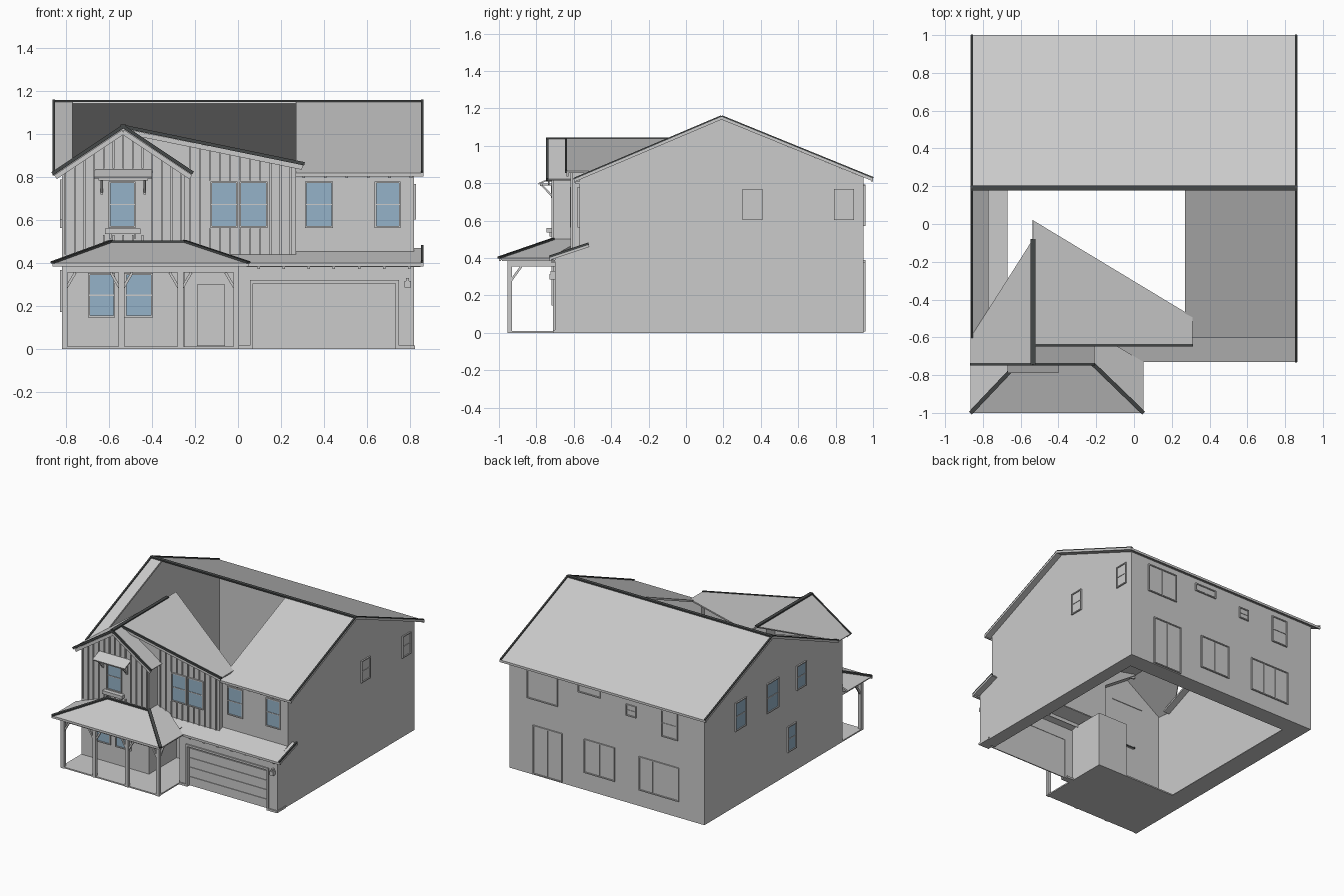
import bpy
from mathutils import Vector

if "Cube" in bpy.data.objects:
    bpy.data.objects.remove(bpy.data.objects["Cube"])

def material(name, rgb):
    m = bpy.data.materials.new(name)
    m.diffuse_color = (*rgb, 1)
    m.use_nodes = True
    m.node_tree.nodes["Principled BSDF"].inputs["Base Color"].default_value = m.diffuse_color
    return m

GLASS = material("glass", (0.30, 0.45, 0.58))
DARK = material("dark_trim", (0.06, 0.065, 0.065))

def mesh(name, verts, faces, mat=None):
    me = bpy.data.meshes.new(name)
    me.from_pydata(verts, [], faces)
    ob = bpy.data.objects.new(name, me)
    bpy.context.collection.objects.link(ob)
    if mat:
        me.materials.append(mat)
    return ob

CUBE = [(0, 1, 3, 2), (4, 6, 7, 5), (0, 4, 5, 1), (2, 3, 7, 6), (0, 2, 6, 4), (1, 5, 7, 3)]

def boxes(name, items, mat=None):
    """One object from many boxes (x0, x1, y0, y1, z0, z1)."""
    v, f = [], []
    for x0, x1, y0, y1, z0, z1 in items:
        b = len(v)
        v += [(x, y, z) for x in (x0, x1) for y in (y0, y1) for z in (z0, z1)]
        f += [tuple(b + i for i in q) for q in CUBE]
    return mesh(name, v, f, mat)

def sheets(name, polys, thick=0):
    """One object from flat polygons, optionally thickened downwards."""
    v, f = [], []
    for p in polys:
        f.append(tuple(range(len(v), len(v) + len(p))))
        v += p
    ob = mesh(name, v, f)
    if thick:
        m = ob.modifiers.new("thickness", "SOLIDIFY")
        m.thickness = thick
        m.offset = -1
    return ob

def bars(name, segs, w, h, mat=None):
    """Rectangular bars running between pairs of points."""
    v, f = [], []
    for p, q in segs:
        p, q = Vector(p), Vector(q)
        d = (q - p).normalized()
        s = d.cross(Vector((0, 0, 1))).normalized() * w / 2
        u = s.cross(d).normalized() * h / 2
        b = len(v)
        v += [tuple(e + a * s + c * u) for e in (p, q) for a in (-1, 1) for c in (-1, 1)]
        f += [tuple(b + i for i in k) for k in CUBE]
    return mesh(name, v, f, mat)

def wall_box(side, plane, u0, u1, z0, z1, d0, d1):
    s = 1 if side in ("back", "right") else -1
    a, b = sorted((plane + s * d0, plane + s * d1))
    return (u0, u1, a, b, z0, z1) if side in ("front", "back") else (a, b, u0, u1, z0, z1)

def window(name, side, plane, u0, u1, z0, z1, mullions=0, glass=GLASS):
    B = lambda *a: wall_box(side, plane, *a)
    t, zm = 0.008, (z0 + z1) / 2
    boxes(name + "_glass", [B(u0, u1, z0, z1, 0.001, 0.003)], glass)
    fr = [B(u0 - t, u0, z0 - t, z1 + t, 0, .01), B(u1, u1 + t, z0 - t, z1 + t, 0, .01),
          B(u0, u1, z0 - t, z0, 0, .01), B(u0, u1, z1, z1 + t, 0, .01)]
    if mullions:
        for i in range(mullions):
            c = u0 + (u1 - u0) * (i + 1) / (mullions + 1)
            fr.append(B(c - .003, c + .003, z0, z1, 0, .007))
    else:
        fr.append(B(u0, u1, zm - .003, zm + .003, 0, .007))
    boxes(name + "_frame", fr)

# Main dimensions
X, RX, YB, YR, ZR, GX, GZ = 0.82, 0.865, 0.95, 0.19, 1.155, -0.535, 1.04
gable_z = lambda x: GZ - 0.667 * abs(x - GX)
shed_z = lambda x: GZ - 0.207 * (x - GX)
front_z = lambda y: ZR - 0.424 * (YR - y)

# Side and back walls
sheets("left_wall", [[(-X, y, z) for y, z in
       [(-.71, 0), (-.71, .83), (-.57, .82), (YR, 1.14), (YB, .83), (YB, 0)]]])
sheets("right_wall", [[(X, y, z) for y, z in
       [(-.7, 0), (YB, 0), (YB, .83), (YR, 1.14), (-.57, .82), (-.57, .46), (-.7, .4)]]])
sheets("back_wall", [[(X, YB, 0), (-X, YB, 0), (-X, YB, .83), (X, YB, .83)]])

# Upper front walls: gable bay, shed bay, plain section
sheets("gable_bay_walls", [
    [(-X, -.71, .38), (-.25, -.71, .38), (-.25, -.71, gable_z(-.25) - .012),
     (GX, -.71, GZ - .012), (-X, -.71, gable_z(-X) - .012)],
    [(-.25, -.71, .38), (-.25, -.61, .38), (-.25, -.61, .84), (-.25, -.71, .84)]])
sheets("shed_bay_walls", [
    [(-.25, -.61, .4), (.27, -.61, .4), (.27, -.61, shed_z(.27) - .01),
     (GX, -.61, GZ - .012), (-.25, -.61, gable_z(-.25))],
    [(.27, -.61, .4), (.27, -.57, .4), (.27, -.57, .82), (.27, -.49, .865), (.27, -.61, .865)]])
sheets("upper_right_wall", [[(.27, -.57, .4), (X, -.57, .4), (X, -.57, .82), (.27, -.57, .82)]])

# Ground floor front: porch wall, recessed entry, garage front
sheets("porch_wall", [[(-X, -.71, 0), (-.25, -.71, 0), (-.25, -.71, .4), (-X, -.71, .4)]])
sheets("entry_walls", [
    [(-.25, -.71, 0), (-.25, -.38, 0), (-.25, -.38, .42), (-.25, -.71, .42)],
    [(-.25, -.38, 0), (0, -.38, 0), (0, -.38, .42), (-.25, -.38, .42)],
    [(0, -.38, 0), (0, -.7, 0), (0, -.7, .42), (0, -.38, .42)]])
boxes("entry_door", [(-.19, -.06, -.39, -.38, .012, .3)])
boxes("garage_front", [(0, .07, -.70, -.67, 0, .4), (.735, X, -.70, -.67, 0, .4),
                       (.07, .735, -.70, -.67, .305, .4)])
boxes("garage_trim", [(.055, .07, -.71, -.70, 0, .32), (.735, .75, -.71, -.70, 0, .32),
                      (.055, .75, -.71, -.70, .305, .32)])
boxes("garage_door", [(.07, .735, -.685, -.675, z + .003, z + .069) for z in (0, .072, .144, .216)]
      + [(.07, .735, -.68, -.673, 0, .305), (.07, .735, -.685, -.675, .289, .305)])
boxes("corner_bases", [(.75, .825, -.71, -.6, 0, .015), (0, .055, -.71, -.66, 0, .015)])
boxes("garage_lamp", [(.775, .805, -.73, -.70, .285, .315), (.783, .797, -.725, -.70, .315, .33)])

# Floor slab with open middle
boxes("porch_slab", [(-X, 0, -.95, -.38, 0, .01)])
boxes("floor_rim", [(-X, -.67, -.38, YB, 0, .006), (-.67, X - .1, YB - .13, YB, 0, .006),
                    (X - .1, X, -.66, YB, 0, .006)])

# Main roof, front slope open behind the bays
def slope(x0, x1):
    return [(x0, -.6, front_z(-.6)), (x1, -.6, front_z(-.6)), (x1, YR, ZR), (x0, YR, ZR)]
sheets("main_roof", [slope(-RX, -.77), slope(.27, RX),
                     [(-RX, YR, ZR), (RX, YR, ZR), (RX, 1, .825), (-RX, 1, .825)]], .014)
# Bay roofs
sheets("gable_roof", [
    [(-RX, -.74, .82), (GX, -.74, GZ), (GX, -.08, GZ), (-RX, -.6, .82)],
    [(GX, -.74, GZ), (-.21, -.74, gable_z(-.21)), (-.21, -.61, gable_z(-.21)), (GX, -.61, GZ)]], .012)
sheets("shed_roof", [[(GX, -.64, GZ), (.31, -.64, .865), (.31, -.49, .865), (GX, .02, GZ)]], .012)
# Porch hip roof and garage pent roof
sheets("porch_roof", [
    [(-RX, -1, .4), (.05, -1, .4), (-.25, -.71, .5), (-.59, -.71, .5)],
    [(-RX, -1, .4), (-.59, -.71, .5), (-RX, -.71, .4)],
    [(.05, -1, .4), (.05, -.73, .4), (-.15, -.61, .467), (-.25, -.61, .5), (-.25, -.71, .5)]], .012)
sheets("garage_pent_roof", [[(.05, -.73, .4), (RX, -.73, .4), (RX, -.52, .47), (-.15, -.61, .44)],
                            [(-.15, -.61, .44), (RX, -.52, .47), (-.15, -.52, .47)]], .012)
boxes("porch_ceiling", [(-.85, .04, -.985, -.71, .383, .389)])
boxes("garage_soffit", [(.04, .85, -.72, -.70, .38, .39)])

# Dark ridge, hip and rake caps
bars("ridge_caps", [((-RX, YR, ZR), (RX, YR, ZR)), ((GX, -.745, GZ), (GX, -.08, GZ))], .026, .01, DARK)
bars("hip_caps", [((-RX, -1, .402), (-.59, -.71, .502)), ((.05, -1, .402), (-.25, -.71, .502)),
                  ((-.59, -.715, .5), (-.25, -.715, .5))], .022, .01, DARK)
rakes = [((GX, -.742, GZ - .004), (-RX, -.742, .816)), ((GX, -.742, GZ - .004), (-.21, -.742, .819)),
         ((GX, -.642, GZ - .004), (.31, -.642, .862)),
         ((.858, -.73, .405), (.858, -.52, .475))]
for x in (-.858, .858):
    rakes += [((x, -.6, front_z(-.6)), (x, YR, ZR)), ((x, YR, ZR), (x, 1, .825))]
bars("rake_caps", rakes, .012, .016, DARK)
# Lighter fascia boards under the rakes
bars("rake_fascia", [((GX, -.734, GZ - .03), (-.85, -.734, .80)), ((GX, -.734, GZ - .03), (-.22, -.734, .80)),
                     ((GX, -.634, GZ - .025), (.30, -.634, .845))], .01, .022)
boxes("eave_fascia", [(.27, RX, -.6, -.59, .803, .82), (-RX, RX, .99, 1, .808, .825),
                      (-RX, .05, -1, -.99, .383, .4), (.05, RX, -.73, -.72, .383, .4)])
boxes("rafter_tails", [(x, x + .012, -.72, -.70, .372, .385) for x in [.09 + .117 * i for i in range(7)]]
      + [(x, x + .012, -.59, -.57, .795, .808) for x in [.3 + .1 * i for i in range(6)]])

# Board and batten strips, interrupted at the windows
bat = []
for i in range(13):
    x, top = -.805 + .045 * i, gable_z(-.805 + .045 * i) - .02
    spans = [(.49, .53), (.84, top)] if -.64 < x < -.44 else [(.44, top)]
    bat += [(x - .004, x + .004, -.718, -.71, a, b) for a, b in spans]
for i in range(11):
    x, top = -.225 + .047 * i, shed_z(-.225 + .047 * i) - .02
    spans = [(.44, .56), (.785, top)] if -.14 < x < .15 else [(.44, top)]
    bat += [(x - .004, x + .004, -.618, -.61, a, b) for a, b in spans]
boxes("battens", bat)

# Porch beams, posts and braces
boxes("porch_beams", [(-X, .005, -.955, -.93, .355, .385), (-X, -.795, -.955, -.71, .355, .385),
                      (-.02, .005, -.955, -.70, .355, .385)])
posts = (-.808, -.543, -.268, -.008)
boxes("porch_posts", [(x - .013, x + .013, -.955, -.93, 0, .36) for x in posts])
br = []
for i, x in enumerate(posts):
    br += [((x, -.942, .27), (x + s * .05, -.942, .355)) for s in (-1, 1) if 0 <= i + s <= 3]
br += [((x, -.942, .27), (x, -.88, .355)) for x in (posts[0], posts[3])]
bars("porch_braces", br, .012, .012)

# Front windows
for i, (p, u0, u1, z0, z1) in enumerate([
        (-.71, -.595, -.485, .572, .772), (-.61, -.12, -.01, .572, .772), (-.61, .015, .13, .572, .772),
        (-.57, .32, .435, .572, .772), (-.57, .645, .75, .572, .772),
        (-.71, -.69, -.58, .155, .345), (-.71, -.52, -.405, .155, .345)]):
    window(f"front_window_{i + 1}", "front", p, u0, u1, z0, z1)
# Side windows
for i, (u0, u1, z0, z1) in enumerate([(.46, .58, .58, .78), (.07, .2, .57, .78),
                                      (-.26, -.16, .61, .78), (-.14, -.05, .18, .36)]):
    window(f"left_window_{i + 1}", "left", -X, u0, u1, z0, z1)
for i, y in enumerate((.31, .80)):
    window(f"right_window_{i + 1}", "right", X, y, y + .09, .61, .76, glass=None)
# Back windows and sliding door
for i, (u0, u1, z0, z1, m) in enumerate([
        (.42, .66, .58, .78, 1), (.06, .23, .74, .785, 1), (-.24, -.17, .67, .74, 0), (-.59, -.47, .59, .78, 0),
        (.38, .61, .015, .37, 1), (-.06, .18, .14, .38, 1), (-.60, -.28, .13, .37, 2)]):
    window(f"back_window_{i + 1}", "back", YB, u0, u1, z0, z1, m, None)

# Awning over the gable window, with brackets, and a flower box
sheets("window_awning", [[(-.67, -.79, .80), (-.4, -.79, .80), (-.4, -.71, .835), (-.67, -.71, .835)]], .008)
boxes("awning_beam", [(-.65, -.42, -.78, -.765, .785, .798)])
for s in (-.635, -.435):
    boxes("awning_bracket", [(s - .006, s + .006, -.722, -.71, .72, .80),
                             (s - .006, s + .006, -.78, -.71, .787, .798)])
    bars("awning_brace", [((s, -.716, .73), (s, -.768, .787))], .01, .01)
boxes("flower_box", [(-.62, -.455, -.745, -.71, .535, .56), (-.60, -.59, -.73, -.71, .515, .535),
                     (-.485, -.475, -.73, -.71, .515, .535)])
